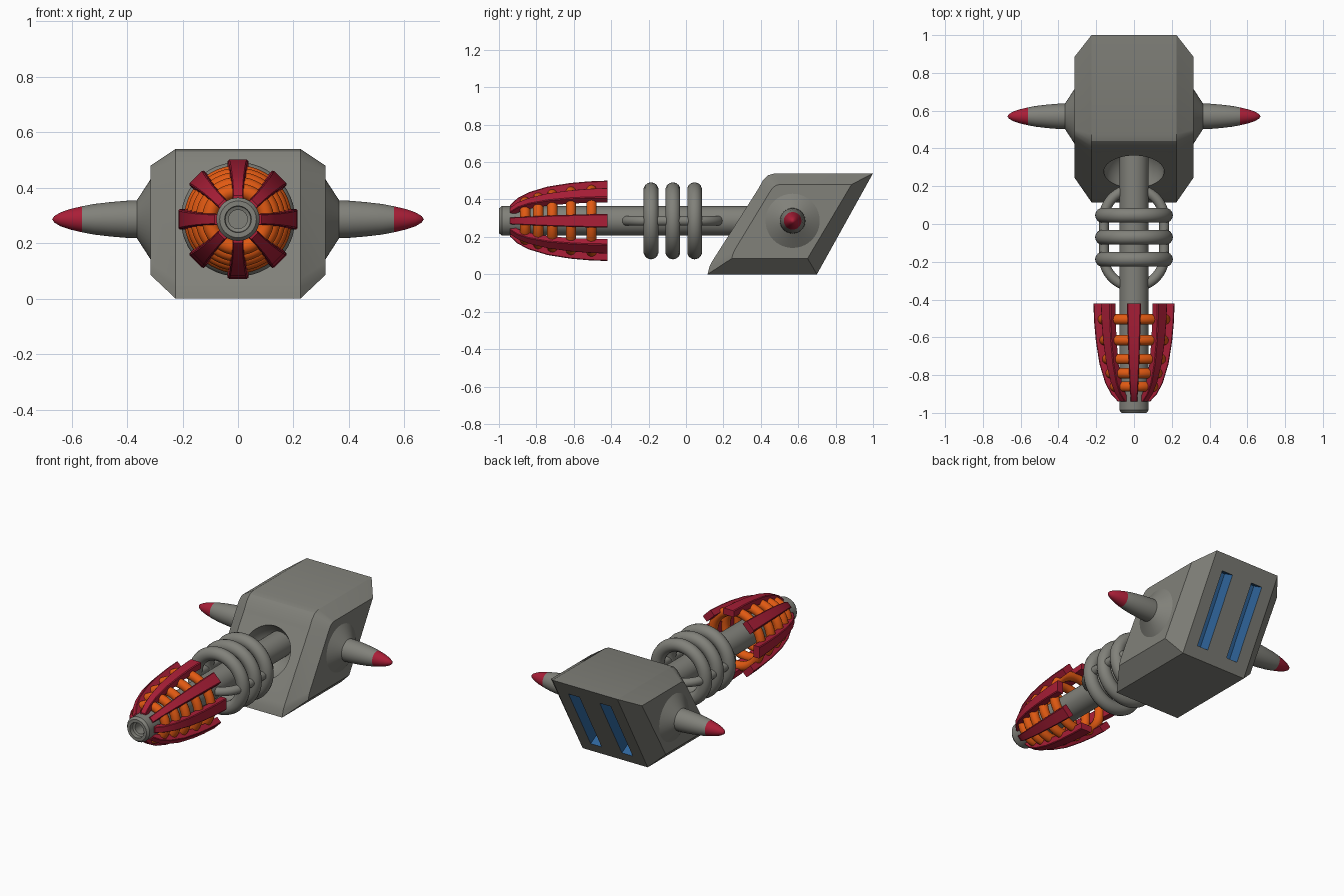
import bpy, bmesh, math
from mathutils import Matrix, Vector

if "Cube" in bpy.data.objects:
    bpy.data.objects.remove(bpy.data.objects["Cube"])

AXIS_Z = 0.286


def material(name, rgb):
    m = bpy.data.materials.new(name)
    m.diffuse_color = (*rgb, 1)
    m.use_nodes = True
    m.node_tree.nodes["Principled BSDF"].inputs["Base Color"].default_value = m.diffuse_color
    return m


GRAY = material("warm gray", (0.22, 0.22, 0.195))
RED = material("crimson", (0.40, 0.013, 0.038))
ORANGE = material("orange", (0.75, 0.10, 0.006))
BLUE = material("blue", (0.028, 0.13, 0.33))


def finish(name, bm, mats, angle=35):
    bmesh.ops.remove_doubles(bm, verts=bm.verts, dist=1e-5)
    bmesh.ops.recalc_face_normals(bm, faces=bm.faces)
    me = bpy.data.meshes.new(name)
    bm.to_mesh(me)
    bm.free()
    ob = bpy.data.objects.new(name, me)
    bpy.context.collection.objects.link(ob)
    for m in mats:
        me.materials.append(m)
    smooth(ob, angle)
    return ob


def smooth(ob, angle=35):
    bpy.ops.object.select_all(action='DESELECT')
    ob.select_set(True)
    bpy.context.view_layer.objects.active = ob
    bpy.ops.object.shade_smooth_by_angle(angle=math.radians(angle))


def loft(bm, rings, closed=False):
    """Skin a list of point rings; returns the faces between each pair."""
    vs = [[bm.verts.new(p) for p in r] for r in rings]
    n = len(vs[0])
    count = len(vs) if closed else len(vs) - 1
    for i in range(count):
        a, b = vs[i], vs[(i + 1) % len(vs)]
        for j in range(n):
            k = (j + 1) % n
            bm.faces.new((a[j], a[k], b[k], b[j]))
    return vs


def lathe(name, profile, place, mats, paint=None, n=40):
    bm = bmesh.new()
    ang = [2 * math.pi * i / n for i in range(n)]
    loft(bm, [[place(r * math.cos(a), r * math.sin(a), t) for a in ang] for r, t in profile])
    if paint:
        for f in bm.faces:
            f.material_index = paint(f.calc_center_median())
    return finish(name, bm, mats)


def ring(name, y, major, minor, mat, n=48, m=14):
    """Torus around the barrel axis."""
    bm = bmesh.new()
    rings = []
    for i in range(n):
        a = 2 * math.pi * i / n
        rings.append([])
        for j in range(m):
            b = 2 * math.pi * j / m
            r = major + minor * math.cos(b)
            rings[-1].append((r * math.cos(a), y + minor * math.sin(b), AXIS_Z + r * math.sin(a)))
    loft(bm, rings, closed=True)
    return finish(name, bm, [mat], 60)


# Body: slanted block with a rounded front and chamfered sides
outer = [(0.115, 0), (0.70, 0), (1.0, 0.54), (0.475, 0.54), (0.44, 0.53),
         (0.41, 0.50), (0.385, 0.455), (0.14, 0.07), (0.125, 0.04)]
inner = [(0.245, 0.085), (0.65, 0.085), (0.885, 0.48), (0.50, 0.48), (0.48, 0.475),
         (0.462, 0.46), (0.445, 0.435), (0.26, 0.13), (0.25, 0.105)]
bm = bmesh.new()
loops = loft(bm, [[(x, y, z) for y, z in prof] for x, prof in
                  ((-0.315, inner), (-0.225, outer), (0.225, outer), (0.315, inner))])
bm.faces.new(loops[0])
bm.faces.new(loops[-1])
body = finish("body", bm, [GRAY, BLUE], 25)

# Cutters: round socket in front, two slots in the slanted back
slope = Vector((0, 0.30, 0.54))
up = slope.normalized()
out = Vector((0, up.z, -up.y))
back = Vector((0, 0.70, 0))
bm = bmesh.new()
bmesh.ops.create_uvsphere(bm, u_segments=40, v_segments=24, radius=0.16,
                          matrix=Matrix.Translation((0, 0.275, AXIS_Z)))
socket = finish("socket_cutter", bm, [GRAY])
bm = bmesh.new()
for s in (-1, 1):
    c = back + slope * 0.48 + Vector((s * 0.108, 0, 0))
    rot = Matrix((Vector((1, 0, 0)), up, out)).transposed().to_4x4()
    size = Matrix.Diagonal((0.076, 0.73 * slope.length, 0.16, 1))
    bmesh.ops.create_cube(bm, size=1, matrix=Matrix.Translation(c) @ rot @ size)
slots = finish("slot_cutter", bm, [GRAY])
for cutter in (socket, slots):
    cutter.hide_render = True
    mod = body.modifiers.new("cut", 'BOOLEAN')
    mod.operation = 'DIFFERENCE'
    mod.solver = 'EXACT'
    mod.object = cutter
    bpy.context.view_layer.objects.active = body
    bpy.ops.object.modifier_apply(modifier=mod.name)
    bpy.data.objects.remove(cutter)
for p in body.data.polygons:
    depth = -(p.center - back).dot(out)
    in_slot = 0.003 < depth < 0.1 and 0.06 < abs(p.center.x) < 0.16 and 0.01 < p.center.z < 0.53
    p.material_index = 1 if in_slot else 0
smooth(body, 25)

# Side horns with conical bosses and red tips
horn = [(0.145, 0.30), (0.145, 0.315), (0.068, 0.365), (0.067, 0.40), (0.062, 0.46),
        (0.055, 0.52), (0.047, 0.562), (0.037, 0.605), (0.025, 0.64), (0.012, 0.662), (0, 0.67)]
for side, s in (("left", -1), ("right", 1)):
    lathe(side + "_horn", horn, lambda a, b, t: (s * t, 0.57 + a, AXIS_Z + b),
          [GRAY, RED], lambda c: int(abs(c.x) > 0.562))

# Barrel with a hollow muzzle
barrel = [(0, 0.42), (0.078, 0.42), (0.078, -0.985), (0.066, -1.0), (0.048, -1.0),
          (0.046, -0.975), (0.034, -0.97), (0.034, -0.90), (0, -0.90)]
lathe("barrel", barrel, lambda a, b, t: (a, t, AXIS_Z + b), [GRAY])

# Gray coils around the barrel
for i, y in enumerate((-0.187, -0.07, 0.046)):
    ring(f"coil_{i + 1}", y, 0.166, 0.04, GRAY)

# Flat oval loop linking the coils
bm = bmesh.new()
rings = []
for i in range(48):
    a = 2 * math.pi * (i + 0.5) / 48
    rings.append([])
    for j in range(14):
        b = 2 * math.pi * j / 14
        r = 0.16 + 0.027 * math.cos(b)
        shift = math.copysign(0.098, math.sin(a)) - 0.073
        rings[-1].append((r * math.cos(a), r * math.sin(a) + shift, AXIS_Z + 0.027 * math.sin(b)))
loft(bm, rings, closed=True)
finish("oval_loop", bm, [GRAY], 60)

# Orange rings inside the cage
for i, (y, r) in enumerate(((-0.505, 0.167), (-0.615, 0.158), (-0.715, 0.143),
                            (-0.79, 0.125), (-0.86, 0.102))):
    ring(f"orange_ring_{i + 1}", y, r, 0.028, ORANGE)

# Eight curved red fins forming the cage: y, outer radius, half width
stations = [(-0.94, 0.085, 0.018), (-0.90, 0.122, 0.020), (-0.84, 0.153, 0.023),
            (-0.74, 0.183, 0.028), (-0.62, 0.202, 0.032), (-0.52, 0.211, 0.035), (-0.42, 0.215, 0.037)]
for i in range(8):
    bm = bmesh.new()
    rot = Matrix.Translation((0, 0, AXIS_Z)) @ Matrix.Rotation(i * math.pi / 4, 4, 'Y')
    loops = loft(bm, [[rot @ Vector(p) for p in ((-w, y, r - 0.04), (w, y, r - 0.04), (w, y, r - 0.004),
                                                 (w * 0.85, y, r), (-w * 0.85, y, r), (-w, y, r - 0.004))]
                      for y, r, w in stations])
    bm.faces.new(loops[0])
    bm.faces.new(loops[-1])
    finish(f"fin_{i + 1}", bm, [RED], 30)
